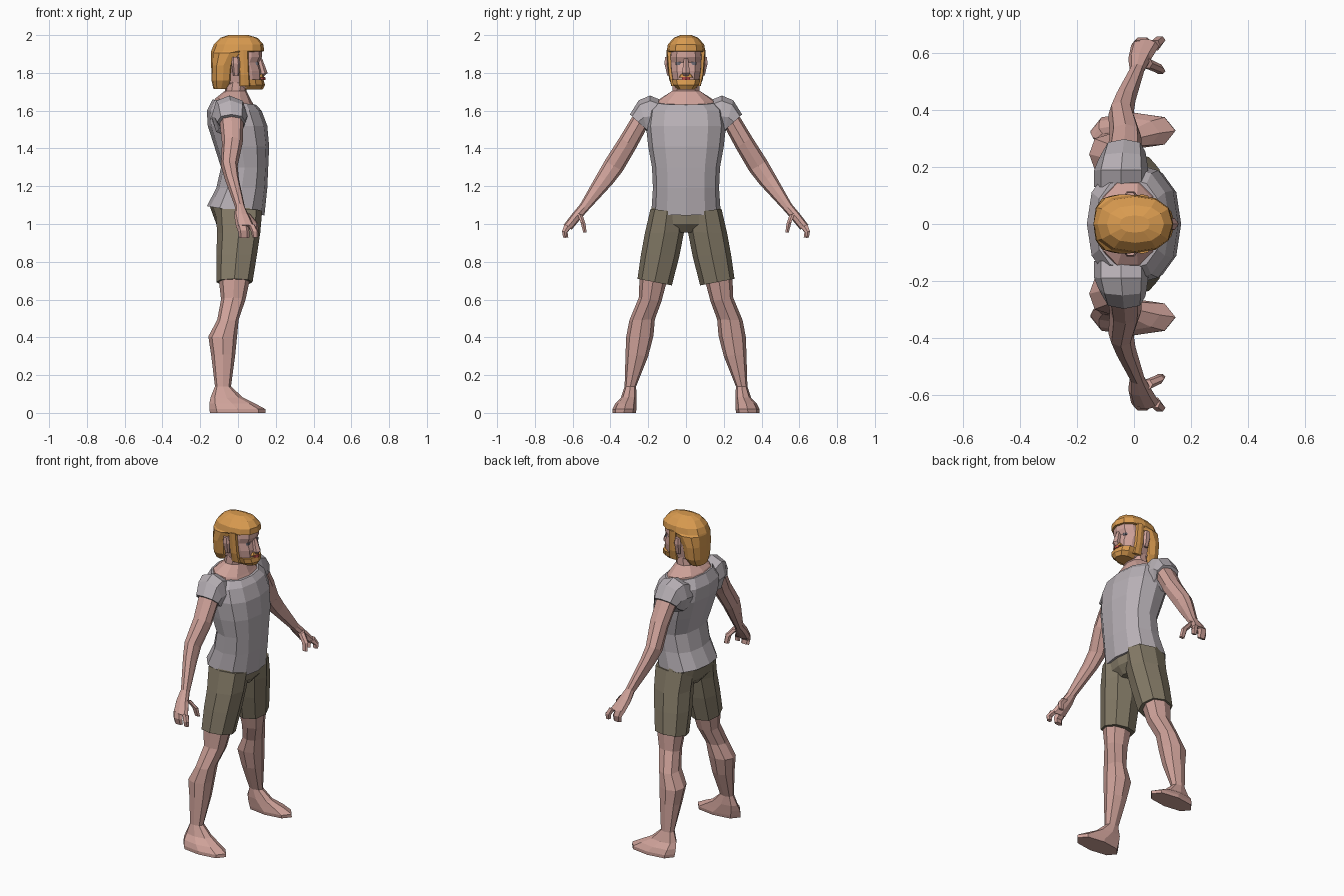
import bpy, bmesh, math
from mathutils import Vector


def colour(name, r, g, b):
    m = bpy.data.materials.new(name)
    m.diffuse_color = (r, g, b, 1)
    return m


SKIN = colour("skin", .62, .36, .32)
SHIRT = colour("grey shirt", .47, .43, .46)
SHORTS = colour("olive shorts", .23, .195, .135)
HAIR = colour("ginger hair", .70, .33, .08)
LIPS = colour("red lips", .45, .07, .06)
EYES = colour("dark eyes", .16, .15, .18)


def loft(name, mat, sections, n=8, e=.85):
    """Skin rings; each is x0, x1, A, B[, slope] with A and B its (y, z) ends."""
    bm = bmesh.new()
    rings = []
    for x0, x1, a, b, *slope in sections:
        s = slope[0] if slope else 0
        ring = []
        for i in range(n):
            t = 2 * math.pi * i / n
            c, d = math.cos(t), math.sin(t)
            c = math.copysign(abs(c) ** e, c)
            d = math.copysign(abs(d) ** e, d)
            dx = (x1 - x0) / 2 * c
            f = (d + 1) / 2
            ring.append(bm.verts.new(Vector((
                (x0 + x1) / 2 + dx,
                a[0] + (b[0] - a[0]) * f,
                a[1] + (b[1] - a[1]) * f + s * dx))))
        rings.append(ring)
    for p, q in zip(rings, rings[1:]):
        for i in range(n):
            j = (i + 1) % n
            bm.faces.new((p[i], p[j], q[j], q[i]))
    bm.faces.new(rings[0][::-1])
    bm.faces.new(rings[-1])
    bmesh.ops.recalc_face_normals(bm, faces=bm.faces)
    me = bpy.data.meshes.new(name)
    bm.to_mesh(me)
    bm.free()
    me.materials.append(mat)
    ob = bpy.data.objects.new(name, me)
    bpy.context.collection.objects.link(ob)
    return ob


def body(name, mat, rows, **kw):
    """Symmetric loft: rows are x0, x1, half width, z[, slope]."""
    return loft(name, mat, [(r[0], r[1], (-r[2], r[3]), (r[2], r[3]), *r[4:])
                            for r in rows], **kw)


def pair(name, mat, sections, **kw):
    """The same loft on both sides of the body."""
    loft("left_" + name, mat, sections, **kw)
    loft("right_" + name, mat,
         [(s[0], s[1], (-s[2][0], s[2][1]), (-s[3][0], s[3][1]), *s[4:])
          for s in sections], **kw)


# Shirt
body("shirt", SHIRT, [
    (-.165, .14, .183, 1.07, -.16), (-.115, .155, .175, 1.19),
    (-.09, .16, .18, 1.3), (-.125, .165, .2, 1.41), (-.16, .155, .212, 1.52),
    (-.165, .125, .20, 1.6), (-.135, .095, .16, 1.645, -.12)], n=12)
pair("sleeve", SHIRT, [
    (-.14, .05, (.13, 1.47), (.13, 1.655)), (-.14, .05, (.185, 1.46), (.19, 1.68)),
    (-.125, .045, (.2, 1.475), (.25, 1.655)), (-.11, .04, (.21, 1.5), (.297, 1.58))])

# Shoulder line and neck
body("neck", SKIN, [
    (-.13, .09, .155, 1.635, -.12), (-.12, .075, .15, 1.655, -.1),
    (-.07, .045, .076, 1.705), (-.06, .06, .07, 1.78)], n=10)

# Arms, palms, fingers and thumbs
pair("arm", SKIN, [
    (-.10, .03, (.195, 1.53), (.265, 1.60)), (-.085, .025, (.265, 1.40), (.35, 1.46)),
    (-.09, -.002, (.335, 1.28), (.43, 1.335)), (-.07, .005, (.39, 1.21), (.47, 1.265)),
    (-.015, .037, (.52, 1.07), (.56, 1.105)), (-.02, .06, (.555, 1.03), (.602, 1.055)),
    (-.01, .09, (.605, .97), (.648, .995))])
pair("fingers", SKIN, [
    (-.01, .055, (.605, .98), (.645, 1.0)), (0, .06, (.625, .955), (.655, .965)),
    (.005, .06, (.622, .93), (.645, .925))], n=6)
pair("index_finger", SKIN, [
    (.055, .092, (.605, .98), (.645, 1.0)), (.07, .11, (.63, .955), (.658, .962)),
    (.075, .108, (.63, .933), (.652, .928))], n=6)
pair("thumb", SKIN, [
    (.025, .065, (.545, 1.045), (.58, 1.06)), (.065, .105, (.53, 1.0), (.56, 1.01)),
    (.075, .11, (.525, .955), (.545, .955))], n=6)

# Shorts
body("shorts_hip", SHORTS, [
    (-.08, .08, .04, .955), (-.115, .115, .205, 1.0), (-.15, .13, .18, 1.095)], n=12)
pair("shorts_leg", SHORTS, [
    (-.115, .077, (.075, .675), (.257, .71)), (-.115, .1, (.035, .83), (.238, .84)),
    (-.11, .118, (.01, .96), (.218, .95)), (-.12, .128, (.01, 1.06), (.188, 1.08))])

# Legs with feet
pair("leg", SKIN, [
    (-.105, .07, (.09, .74), (.245, .74)), (-.09, .04, (.13, .59), (.25, .61)),
    (-.11, .003, (.165, .495), (.3, .49)), (-.157, -.005, (.172, .41), (.317, .4)),
    (-.142, -.015, (.2, .3), (.32, .31)), (-.122, -.037, (.264, .14), (.325, .14)),
    (-.145, .025, (.262, .085), (.345, .08)), (-.152, .09, (.262, .05), (.375, .05)),
    (-.152, .145, (.262, .02), (.39, .02)), (-.148, .145, (.266, 0), (.39, 0))])

# Head
body("head", SKIN, [
    (-.06, .11, .055, 1.72), (-.09, .125, .074, 1.75), (-.11, .127, .085, 1.81),
    (-.12, .113, .089, 1.855), (-.12, .127, .09, 1.885), (-.11, .125, .085, 1.93),
    (-.08, .08, .05, 1.975)], n=12)
body("nose", SKIN, [
    (.09, .128, .012, 1.875), (.09, .157, .024, 1.80), (.09, .138, .015, 1.782)], n=6)
pair("ear", SKIN, [
    (-.025, .005, (.085, 1.785), (.1, 1.785)), (-.035, .012, (.085, 1.85), (.116, 1.85)),
    (-.03, .005, (.085, 1.885), (.112, 1.885))], n=6)
pair("eye", EYES, [
    (.07, .109, (.025, 1.843), (.055, 1.843)), (.07, .109, (.025, 1.857), (.055, 1.857))],
    n=8, e=.4)

# Hair, sideburns and beard
body("hair", HAIR, [
    (-.13, -.05, .06, 1.715), (-.14, -.02, .088, 1.76), (-.142, -.01, .1, 1.84),
    (-.142, .05, .104, 1.905), (-.142, .138, .102, 1.915), (-.128, .135, .096, 1.95),
    (-.095, .105, .066, 1.985), (-.05, .055, .03, 2.0)], n=12)
pair("sideburn", HAIR, [
    (.005, .065, (.05, 1.73), (.078, 1.73)), (.005, .06, (.05, 1.79), (.093, 1.79)),
    (.0, .055, (.05, 1.92), (.104, 1.92))], e=.6)
body("beard", HAIR, [
    (.0, .13, .045, 1.712), (-.01, .143, .07, 1.735), (.0, .135, .08, 1.765)], n=10)
body("moustache", HAIR, [
    (.06, .138, .045, 1.776), (.06, .136, .03, 1.795)])
body("mouth", LIPS, [
    (.09, .146, .024, 1.762), (.09, .144, .024, 1.777)], n=6)
